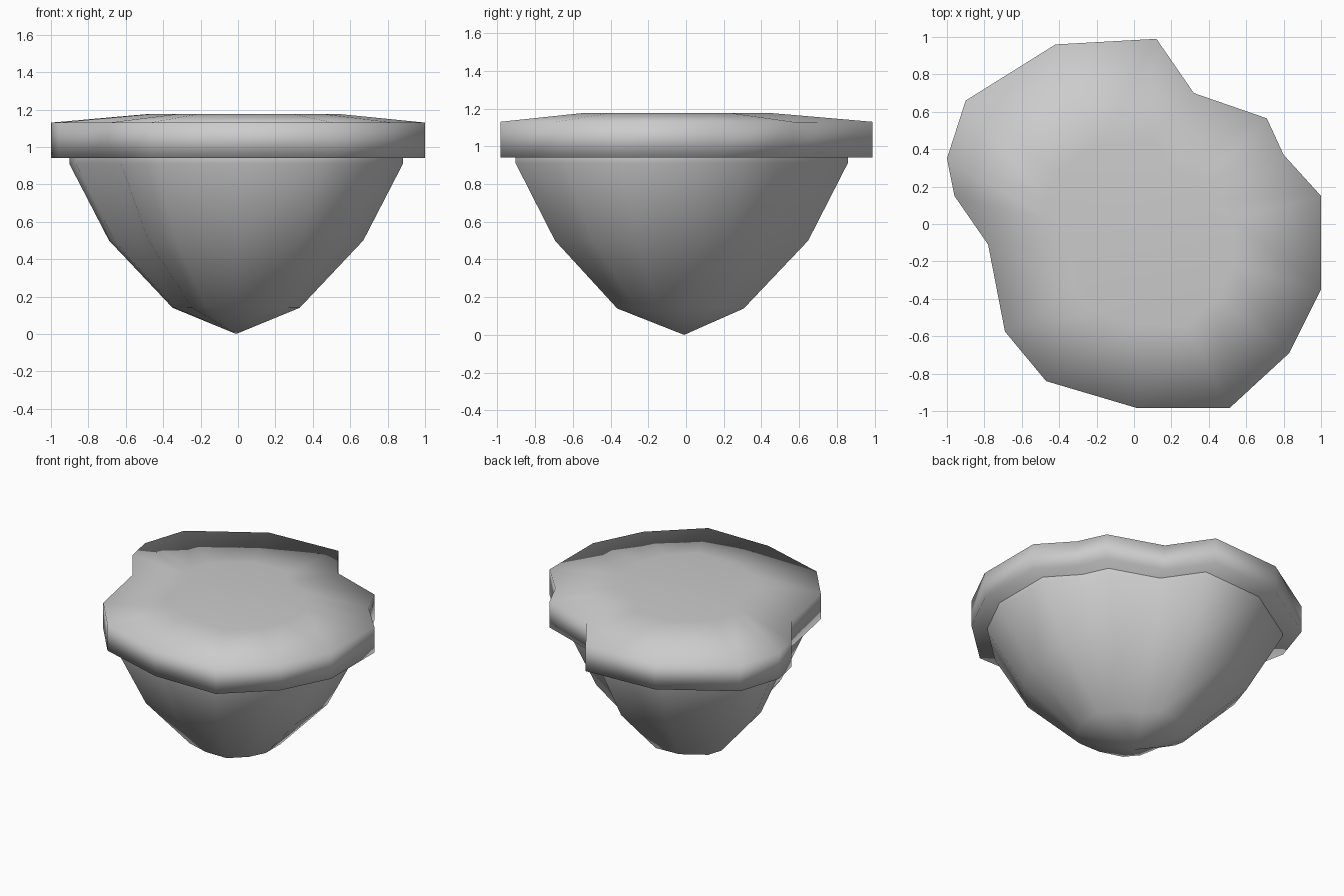
import bpy
import bmesh

if "Cube" in bpy.data.objects:
    bpy.data.objects.remove(bpy.data.objects["Cube"], do_unlink=True)

# Irregular outline shared by the slab and the body beneath it
OUTLINE = [
    (0.12, 0.99), (-0.42, 0.96), (-0.90, 0.66), (-1.0, 0.35),
    (-0.96, 0.15), (-0.78, -0.11), (-0.69, -0.575), (-0.47, -0.84),
    (0.02, -0.985), (0.51, -0.985), (0.83, -0.69), (1.0, -0.35),
    (1.0, 0.15), (0.80, 0.37), (0.71, 0.565), (0.32, 0.70),
]

stone = bpy.data.materials.new("grey_stone")
stone.use_nodes = True
GREY = (0.6, 0.6, 0.6, 1.0)
stone.diffuse_color = GREY
stone.node_tree.nodes["Principled BSDF"].inputs["Base Color"].default_value = GREY


def loft(name, rings, tip=None):
    """Stack scaled outlines (scale, x shift, y shift, z), bottom first."""
    bm = bmesh.new()
    loops = [[bm.verts.new((x * s + dx, y * s + dy, z)) for x, y in OUTLINE]
             for s, dx, dy, z in rings]
    count = len(OUTLINE)
    for low, high in zip(loops, loops[1:]):
        for i in range(count):
            j = (i + 1) % count
            bm.faces.new((low[i], low[j], high[j], high[i]))
    if tip:
        point = bm.verts.new(tip)
        for i in range(count):
            bm.faces.new((point, loops[0][(i + 1) % count], loops[0][i]))
    else:
        bm.faces.new(loops[0][::-1])
        bm.faces.new(loops[-1])
    bmesh.ops.recalc_face_normals(bm, faces=bm.faces)
    for face in bm.faces:
        face.smooth = True
    mesh = bpy.data.meshes.new(name)
    bm.to_mesh(mesh)
    bm.free()
    mesh.materials.append(stone)
    obj = bpy.data.objects.new(name, mesh)
    bpy.context.collection.objects.link(obj)
    return obj


# Flat slab with a gently raised centre
loft("top_slab", [(1.0, 0, 0, 0.94), (1.0, 0, 0, 1.13), (0.5, 0.03, -0.05, 1.177)])

# Tapering body, open where it meets the slab
loft("tapered_body",
     [(0.34, -0.01, -0.03, 0.14), (0.68, -0.01, -0.025, 0.5),
      (0.892, -0.01, -0.025, 0.91), (0.892, -0.01, -0.025, 0.94)],
     tip=(-0.01, -0.01, 0))
